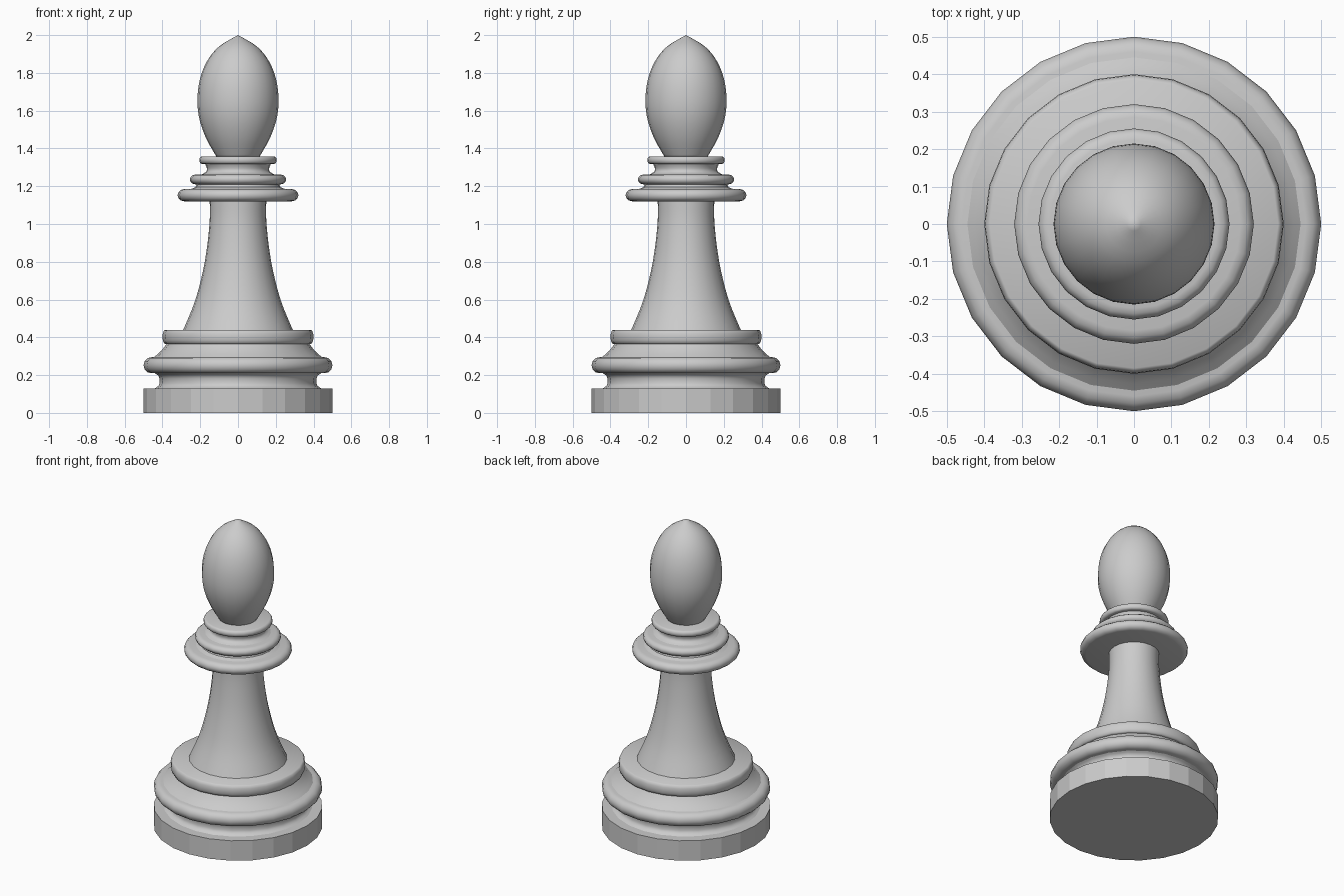
import bpy, bmesh, math

SIDES = 24

if "Cube" in bpy.data.objects:
    bpy.data.objects.remove(bpy.data.objects["Cube"])

grey = bpy.data.materials.new("plain grey")
grey.use_nodes = True
grey.diffuse_color = (0.6, 0.6, 0.6, 1)
grey.node_tree.nodes["Principled BSDF"].inputs["Base Color"].default_value = (0.6, 0.6, 0.6, 1)


def smooth_curve(points, steps=4):
    """Resample a short (radius, height) list as a flowing curve."""
    ends = [points[0]] + points + [points[-1]]
    out = []
    for a, b, c, d in zip(ends, ends[1:], ends[2:], ends[3:]):
        for s in range(steps):
            t = s / steps
            out.append(tuple(
                0.5 * (2 * q + (r - p) * t + (2 * p - 5 * q + 4 * r - u) * t ** 2
                       + (3 * q - p - 3 * r + u) * t ** 3)
                for p, q, r, u in zip(a, b, c, d)))
    return out + [points[-1]]


def bead(radius, low, high, bulge, steps=6):
    """Rounded outer edge of a ring, from bottom to top."""
    mid, half = (low + high) / 2, (high - low) / 2
    angles = [math.pi * (i / steps - 0.5) for i in range(steps + 1)]
    return [(radius - bulge + bulge * math.cos(a), mid + half * math.sin(a)) for a in angles]


def lathe(name, profile, angle=35):
    """Spin a (radius, height) profile around z; open ends are closed flat."""
    bm = bmesh.new()
    rings = []
    for r, z in profile:
        if r < 0.001:
            rings.append([bm.verts.new((0, 0, z))] * SIDES)
        else:
            rings.append([bm.verts.new((r * math.cos(math.tau * i / SIDES),
                                        r * math.sin(math.tau * i / SIDES), z))
                          for i in range(SIDES)])
    for low, high in zip(rings, rings[1:]):
        for i in range(SIDES):
            j = (i + 1) % SIDES
            corners = [low[i], low[j], high[j], high[i]]
            bm.faces.new(list(dict.fromkeys(corners)))
    for ring in (rings[0], rings[-1]):
        if ring[0] != ring[1]:
            bm.faces.new(ring)
    bmesh.ops.recalc_face_normals(bm, faces=bm.faces)
    mesh = bpy.data.meshes.new(name)
    bm.to_mesh(mesh)
    bm.free()
    mesh.materials.append(grey)
    obj = bpy.data.objects.new(name, mesh)
    bpy.context.collection.objects.link(obj)
    bpy.ops.object.select_all(action="DESELECT")
    obj.select_set(True)
    bpy.context.view_layer.objects.active = obj
    bpy.ops.object.shade_smooth_by_angle(angle=math.radians(angle))
    return obj


# Foot and the stepped mouldings above it
lathe("base_plinth", [(0.5, 0), (0.5, 0.13)], 10)
lathe("base_cove", smooth_curve([(0.44, 0.13), (0.42, 0.145), (0.415, 0.17),
                                 (0.42, 0.195), (0.44, 0.21)], 2))
lathe("base_ring", bead(0.5, 0.21, 0.295, 0.04))
lathe("base_slope", smooth_curve([(0.445, 0.295), (0.405, 0.33), (0.375, 0.37)], 2))
lathe("upper_base_ring", bead(0.4, 0.365, 0.44, 0.015))

# Flared stem
lathe("stem", smooth_curve([(0.29, 0.44), (0.225, 0.6), (0.176, 0.8),
                            (0.151, 1.0), (0.15, 1.13)]))

# Collar: three rings with coves between them
lathe("collar_lower_ring", bead(0.32, 1.12, 1.185, 0.035))
lathe("collar_lower_cove", smooth_curve([(0.25, 1.185), (0.225, 1.195), (0.22, 1.21)], 2))
lathe("collar_middle_ring", bead(0.255, 1.21, 1.262, 0.03))
lathe("collar_upper_cove", smooth_curve([(0.195, 1.262), (0.17, 1.275), (0.165, 1.295),
                                         (0.175, 1.32)], 2))
lathe("collar_upper_ring", bead(0.205, 1.318, 1.358, 0.015))

# Pointed oval head
lathe("head", smooth_curve([(0.11, 1.35), (0.167, 1.45), (0.203, 1.55), (0.215, 1.65),
                            (0.203, 1.76), (0.165, 1.86), (0.1, 1.94), (0, 2.0)]), 60)
